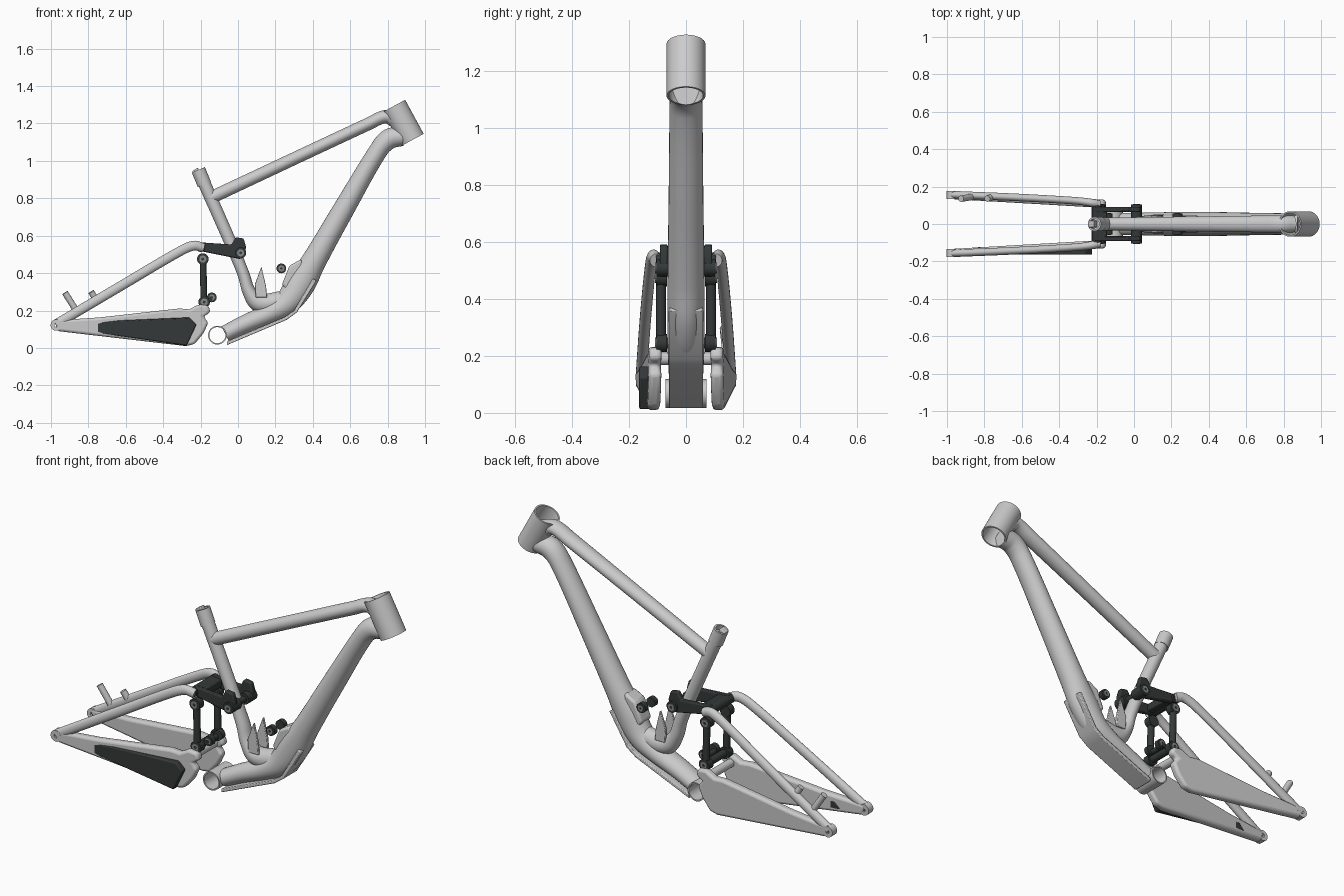
import bpy, bmesh
from math import cos, sin, pi
from mathutils import Vector

if "Cube" in bpy.data.objects:
    bpy.data.objects.remove(bpy.data.objects["Cube"])

DARK = bpy.data.materials.new("dark")
DARK.diffuse_color = (0.035, 0.04, 0.04, 1)
DARK.use_nodes = True
DARK.node_tree.nodes["Principled BSDF"].inputs["Base Color"].default_value = DARK.diffuse_color
STEEL = bpy.data.materials.new("bolt_grey")
STEEL.diffuse_color = (0.25, 0.26, 0.26, 1)
STEEL.use_nodes = True
STEEL.node_tree.nodes["Principled BSDF"].inputs["Base Color"].default_value = STEEL.diffuse_color


def finish(name, bm, mat=None, bevel=0, segs=2):
    bmesh.ops.recalc_face_normals(bm, faces=bm.faces)
    me = bpy.data.meshes.new(name)
    bm.to_mesh(me)
    bm.free()
    ob = bpy.data.objects.new(name, me)
    bpy.context.collection.objects.link(ob)
    if mat:
        me.materials.append(mat)
    if bevel:
        m = ob.modifiers.new("bevel", 'BEVEL')
        m.width, m.segments = bevel, segs
        m.limit_method, m.angle_limit = 'ANGLE', 0.6
    return ob


def tube(name, pts, mat=None, n=28, sub=6):
    """Loft along points (x, y, z, in-plane radius, side radius), smoothed."""
    P = [Vector(p) for p in pts]
    path = []
    for i in range(len(P) - 1):
        a, b = P[max(i - 1, 0)], P[min(i + 2, len(P) - 1)]
        p, q = P[i], P[i + 1]
        d = (q - p).length                       # chord-scaled tangents avoid overshoot
        t0 = (q - a).normalized() * d
        t1 = (b - p).normalized() * d
        for k in range(sub):
            t = k / sub
            path.append(p * (2*t**3 - 3*t*t + 1) + t0 * (t**3 - 2*t*t + t)
                        + q * (3*t*t - 2*t**3) + t1 * (t**3 - t*t))
    path.append(P[-1])
    bm = bmesh.new()
    rings = []
    for i, p in enumerate(path):
        d = (path[min(i + 1, len(path) - 1)] - path[max(i - 1, 0)])
        d = Vector(d[:3]).normalized()
        up = d.cross(Vector((0, 1, 0))).normalized()
        side = up.cross(d)
        c = Vector(p[:3])
        rings.append([bm.verts.new(c + up * p[3] * cos(2*pi*k/n) + side * p[4] * sin(2*pi*k/n))
                      for k in range(n)])
    for r, s in zip(rings, rings[1:]):
        for k in range(n):
            bm.faces.new((r[k], r[(k+1) % n], s[(k+1) % n], s[k]))
    bm.faces.new(rings[0])
    bm.faces.new(rings[-1])
    return finish(name, bm, mat)


def pipe(name, a, b, ro, ri=0, mat=None, n=32):
    """Straight cylinder from a to b; hollow when ri is given."""
    a, b = Vector(a), Vector(b)
    rot = (b - a).to_track_quat('Z', 'Y')
    bm = bmesh.new()
    loops = [[bm.verts.new(c + rot @ Vector((r*cos(2*pi*k/n), r*sin(2*pi*k/n), 0))) for k in range(n)]
             for c, r in ([(a, ro), (b, ro), (b, ri), (a, ri)] if ri else [(a, ro), (b, ro)])]
    pairs = list(zip(loops, loops[1:] + loops[:1])) if ri else [tuple(loops)]
    for r, s in pairs:
        for k in range(n):
            bm.faces.new((r[k], r[(k+1) % n], s[(k+1) % n], s[k]))
    if not ri:
        bm.faces.new(loops[0])
        bm.faces.new(loops[1])
    return finish(name, bm, mat)


def plate(name, poly, yc, half, mat=None, bevel=0.008, segs=2):
    """Side-view outline given thickness in y; yc may be a function of x."""
    f = yc if callable(yc) else (lambda x: yc)
    bm = bmesh.new()
    A = [bm.verts.new((x, f(x) - half, z)) for x, z in poly]
    B = [bm.verts.new((x, f(x) + half, z)) for x, z in poly]
    bm.faces.new(A)
    bm.faces.new(B)
    for i in range(len(A)):
        j = (i + 1) % len(A)
        bm.faces.new((A[i], A[j], B[j], B[i]))
    return finish(name, bm, mat, bevel, segs)


# Head tube and bottom bracket shell
pipe("head_tube", (0.933, 0, 1.112), (0.834, 0, 1.294), 0.068, 0.06, n=48)
pipe("bottom_bracket_shell", (-0.11, -0.072, 0.068), (-0.11, 0.072, 0.068), 0.05, 0.043, n=40)

# Main tubes
tube("top_tube", [(0.85, 0, 1.215, .045, .045), (0.79, 0, 1.237, .036, .045),
                  (0.70, 0, 1.199, .034, .045), (-0.145, 0, 0.803, .034, .034)])
tube("down_tube", [(0.88, 0, 1.13, .05, .055), (0.81, 0, 1.118, .055, .057), (0.752, 0, 1.058, .05, .058),
                   (0.57, 0, .75, .057, .061), (.405, 0, .463, .066, .065), (.334, 0, .345, .08, .065),
                   (.262, 0, .243, .068, .065), (.168, 0, .184, .055, .063), (.035, 0, .126, .049, .06),
                   (-.068, 0, .075, .045, .06)])
tube("seat_tube", [(-.2, 0, .925, .034, .034), (-.04, 0, .563, .033, .035), (.03, 0, .393, .032, .04),
                   (.06, 0, .3, .036, .045), (.115, 0, .24, .05, .05), (.24, 0, .25, .055, .05)])
pipe("seat_clamp_collar", (-.18, 0, .875), (-.212, 0, .952), 0.038, 0.028)
plate("seat_clamp_lug", [(-.245, .945), (-.215, .965), (-.195, .92), (-.222, .905)], 0, .018, bevel=.004)

# Guard under the lower down tube
plate("down_tube_guard", [(-.06, .015), (.26, .15), (.315, .19), (.42, .36), (.4, .37),
                          (.30, .2), (.25, .165), (-.06, .035)], 0, .06, bevel=.004)

# Shock mount on the down tube and cradle fins at the seat tube foot
plate("shock_mount_block", [(.235, .34), (.275, .44), (.34, .475), (.36, .36), (.28, .28)], 0, .045, bevel=.012)
for s in (1, -1):
    plate("cradle_fin", [(.125, .435), (.09, .34), (.095, .27), (.155, .27), (.15, .33)],
          s * .04, .008, bevel=.003)


def bolt(name, x, z, r, y0, y1):
    pipe(name, (x, y0, z), (x, y1, z), r, 0, DARK)
    s = 1 if y1 > y0 else -1
    pipe(name + "_cap", (x, y1 - s * .01, z), (x, y1 + s * .004, z), r * .62, r * .25, STEEL, 20)


for s in (1, -1):
    bolt("shock_bolt", .232, .425, .026, s * .028, s * .055)
    bolt("lower_shock_bolt", -.14, .27, .026, s * .028, s * .055)
    # Rocker link side plates with their pivots
    plate("rocker_plate", [(-.21, .565), (-.035, .553), (-.012, .592), (.03, .585), (.043, .54),
                           (.036, .5), (.01, .475), (-.19, .515)], s * .078, .014, DARK, .006)
    bolt("rocker_pivot", .014, .508, .03, s * .03, s * .104)
    # Connecting link rods
    pipe("link_rod", (-.187, s * .088, .47), (-.182, s * .088, .25), .018, 0, DARK)
    for z, x in ((.475, -.188), (.245, -.181)):
        bolt("link_pivot", x, z, .031, s * .066, s * .104)

# Cross pieces of the linkage
plate("rocker_bridge", [(-.2, .562), (-.145, .558), (-.145, .515), (-.2, .518)], 0, .085, DARK, .006)
pipe("rocker_rear_axle", (-.2, -.105, .538), (-.2, .105, .538), .025, 0, DARK)
pipe("link_cross_tube", (-.181, -.09, .245), (-.181, .09, .245), .02, 0, DARK)
pipe("link_lower_brace", (-.15, -.06, .262), (-.15, .06, .262), .014, 0, DARK)
pipe("rocker_axle", (.014, -.08, .508), (.014, .08, .508), .016, 0, DARK)
pipe("chainstay_yoke", (-.205, -.11, .19), (-.205, .11, .19), .022)

# Rear triangle, both sides
stay = [(-.98, .147), (-.965, .09), (-.28, .01), (-.233, .02), (-.185, .078), (-.158, .136), (-.185, .168),
        (-.147, .19), (-.158, .227), (-.21, .233), (-.26, .206), (-.313, .211), (-.74, .163)]
for s in (1, -1):
    plate("chainstay", stay, lambda x: s * (.155 - .045 * (x + .97) / .77), .022, None, .014, 3)
    tube("seatstay", [(-.975, s*.157, .125, .026, .02), (-.62, s*.142, .335, .026, .02),
                      (-.31, s*.124, .517, .026, .02), (-.235, s*.115, .547, .026, .021),
                      (-.185, s*.105, .535, .024, .022)], n=20)
    pipe("dropout", (-.972, s*.135, .122), (-.972, s*.176, .122), .03, .01)

# Chain guard on the drive side
plate("chainstay_guard", [(-.84, .093), (-.805, .13), (-.63, .147), (-.26, .163), (-.222, .125),
                          (-.275, .012), (-.47, .04)], -.143, .021, DARK, .006)

# Brake mount pegs on the far side
for a, b in (((-.925, .135, .295), (-.865, .145, .2)), ((-.785, .135, .3), (-.755, .145, .25))):
    pipe("brake_mount_peg", a, b, .017, 0, None, 16)

# Smooth shading with sharp edges kept
for ob in bpy.data.objects:
    ob.select_set(True)
    bpy.context.view_layer.objects.active = ob
bpy.ops.object.shade_smooth_by_angle(angle=0.6)
